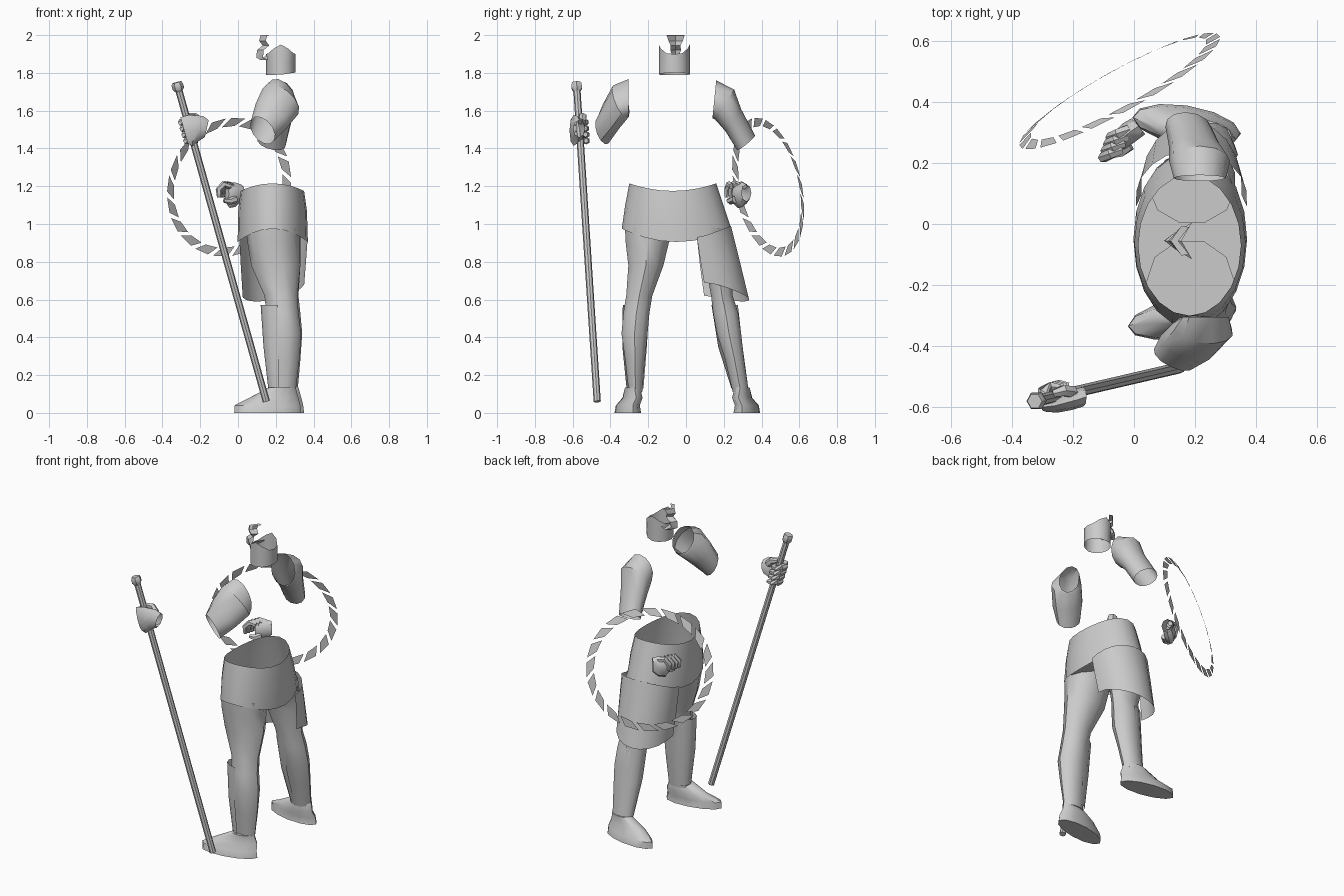
import bpy, math
from mathutils import Vector as V
from math import sin, cos, pi, radians


def mesh(name, verts, faces):
    me = bpy.data.meshes.new(name)
    me.from_pydata([tuple(v) for v in verts], [], faces)
    me.update()
    ob = bpy.data.objects.new(name, me)
    bpy.context.collection.objects.link(ob)
    return ob


def ring(c, a, b, n=10, start=0, span=360):
    k = n if span == 360 else n - 1
    c, a, b = V(c), V(a), V(b)
    angs = [radians(start + span * i / k) for i in range(n)]
    return [c + a * cos(t) + b * sin(t) for t in angs]


def loft(name, rings, closed=True, caps=(False, False)):
    n = len(rings[0])
    verts = [p for r in rings for p in r]
    faces = []
    for j in range(len(rings) - 1):
        for i in range(n if closed else n - 1):
            k = (i + 1) % n
            faces.append((j * n + i, j * n + k, (j + 1) * n + k, (j + 1) * n + i))
    if caps[0]:
        faces.append(tuple(reversed(range(n))))
    if caps[1]:
        faces.append(tuple(range(len(verts) - n, len(verts))))
    return mesh(name, verts, faces)


def tube(name, pts, radii, n=6):
    pts = [V(p) for p in pts]
    rings = []
    for i, p in enumerate(pts):
        d = (pts[min(i + 1, len(pts) - 1)] - pts[max(i - 1, 0)]).normalized()
        ref = V((0, 1, 0)) if abs(d.y) < 0.8 else V((0, 0, 1))
        a = d.cross(ref).normalized()
        rings.append(ring(p, a * radii[i], d.cross(a) * radii[i], n))
    return loft(name, rings, caps=(True, True))


def bounds_loft(name, rows, n=10, yaw=0.0):
    # rows: z, xmin, xmax, ymin, ymax
    rings = []
    for z, x0, x1, y0, y1 in rows:
        rings.append(ring(((x0 + x1) / 2, (y0 + y1) / 2, z),
                          ((x1 - x0) / 2, -yaw * (x1 - x0) / 2, 0), (0, (y1 - y0) / 2, 0), n))
    return loft(name, rings, caps=(True, True))


# legs, from thigh to ankle
bounds_loft("right_leg", [
    (0.98, .04, .33, -.33, -.05), (.90, .05, .325, -.325, -.085), (.78, .07, .33, -.31, -.115),
    (.62, .14, .315, -.32, -.175), (.53, .15, .32, -.335, -.19), (.42, .15, .335, -.345, -.20),
    (.28, .16, .325, -.325, -.215), (.11, .17, .305, -.305, -.23)])
bounds_loft("left_leg", [
    (0.98, .05, .33, .0, .22), (.90, .06, .33, .07, .22), (.78, .08, .33, .10, .24),
    (.62, .14, .32, .13, .25), (.53, .15, .33, .14, .28), (.42, .16, .34, .16, .295),
    (.28, .17, .33, .205, .31), (.11, .18, .315, .245, .335)])

# feet
for side, ym, dx, s in (("right", -.308, 0, -1), ("left", .322, .015, 1)):
    ay = ym - s * .025
    bounds_loft(side + "_foot", [
        (.0, -.02 + dx, .335 + dx, ym - .066, ym + .066),
        (.04, -.018 + dx, .33 + dx, ym - .058, ym + .058),
        (.08, .06 + dx, .32 + dx, ay - .05, ay + .05),
        (.135, .165 + dx, .305 + dx, ay - .04, ay + .04)], 12, s * .15)

# shin guards
for side, ys, dx in (("right", (-.265, -.272, -.27), 0), ("left", (.205, .235, .285), .02)):
    rows = zip((.57, .35, .13), ys, (.10, .085, .06), (.07, .065, .045))
    loft(side + "_shin_guard", [ring((.22 + dx, y, z), (rx, 0, 0), (0, ry, 0), 7, 95, 170)
                                for z, y, rx, ry in rows], False)

# skirt: waist down to the short hem
n = 20
waist, hip, hem = [], [], []
for i in range(n):
    t = 2 * pi * i / n
    c, s = cos(t), sin(t)
    waist.append(V((.182 + .168 * c, -.07 + .23 * s, 1.175 + .04 * s * s)))
    hip.append(V((.183 + .182 * c, -.062 + .26 * s, 1.07 + .03 * s * s)))
    hem.append(V((.184 + .186 * c, -.05 + .29 * s, .905 + .07 * s * s)))
loft("skirt", [waist, hip, hem])
mesh("skirt_lining", [p * .985 + V((.002, 0, .03)) for p in hem], [tuple(range(n))])

# long drape over the left thigh, lower at the front
drape = []
for cy, ry, rx, z0, z1, tilt in ((.08, .16, .183, .93, .99, 0), (.10, .187, .175, .80, .80, .02),
                                 (.125, .21, .165, .655, .60, .035)):
    r = ring((.188, cy, 0), (rx, 0, 0), (0, ry, 0), 12, -8, 196)
    for p in r:
        p.z = z0 + (z1 - z0) * max(0, (p.y - cy) / ry) + tilt * (p.x - .188) / rx
    drape.append(r)
loft("skirt_drape", drape, False)

# upper arm shells, open at shoulder and elbow
loft("right_upper_arm", [
    ring((.235, -.305, 1.672), (.075, 0, -.02), (-.02, 0, .095), 12),
    ring((.225, -.345, 1.65), (.098, -.02, -.03), (-.02, -.042, .083), 12),
    ring((.175, -.395, 1.572), (.088, -.03, -.04), (-.01, -.045, .062), 12),
    ring((.13, -.44, 1.495), (.065, -.03, -.02), (-.01, -.028, .07), 12)])
loft("left_upper_arm", [
    ring((.215, .15, 1.66), (.085, 0, 0), (0, .01, .1), 12),
    ring((.215, .205, 1.632), (.1, 0, 0), (0, .05, .08), 12),
    ring((.20, .25, 1.55), (.085, 0, 0), (0, .042, .058), 12),
    ring((.178, .318, 1.43), (.075, 0, -.01), (-.01, .048, .038), 12)])

# staff with end knob
top, bot = V((-.325, -.58, 1.75)), V((.15, -.47, .06))
ax = (bot - top).normalized()
tube("staff", [top + ax * .03, bot], [.019, .019], 8)
tube("staff_knob", [top, top + ax * .012, top + ax * .035, top + ax * .05], [.025, .031, .031, .02], 6)

# right hand gripping the staff
grip = top + ax * .27
loft("right_palm", [
    ring((-.165, -.565, 1.505), (0, .032, 0), (.01, 0, .045), 8),
    ring((-.205, -.575, 1.50), (0, .034, 0), (.02, 0, .072), 8),
    ring((-.25, -.595, 1.495), (0, .022, 0), (-.01, 0, .082), 8),
    ring((-.285, -.60, 1.495), (0, .015, 0), (-.02, 0, .07), 8)], caps=(False, True))
for i in range(4):
    p = grip + ax * (-.05 + .034 * i)
    tube("right_finger", [p + V(q) for q in ((-.01, -.028, 0), (-.034, -.01, 0), (-.03, .018, 0),
                                             (-.005, .034, 0), (.025, .03, 0))],
         [.019, .021, .021, .019, .013])
tube("right_thumb", [(-.2, -.55, 1.54), (-.23, -.545, 1.57), (-.265, -.555, 1.575)], [.022, .02, .013])

# left hand, half closed with fingers hooked downward
loft("left_palm", [
    ring((.015, .32, 1.165), (.022, -.026, 0), (0, 0, .045), 8),
    ring((-.015, .30, 1.155), (.02, -.03, 0), (0, 0, .065), 8),
    ring((-.045, .275, 1.15), (.018, -.028, 0), (0, 0, .065), 8),
    ring((-.06, .262, 1.16), (.012, -.02, 0), (0, 0, .045), 8)], caps=(False, True))
for i in range(4):
    y = .295 - .022 * i
    x = .012 - .008 * i
    tube("left_finger", [(x - .03, y + .015, 1.20), (x - .065, y, 1.21), (x - .09, y - .012, 1.18),
                         (x - .088, y - .014, 1.14)], [.017, .018, .017, .011])
tube("left_thumb", [(-.015, .26, 1.13), (-.045, .235, 1.12), (-.075, .225, 1.125)], [.022, .018, .012])

# shield rim: separate slanted plates on a slightly domed ring
ctr = V((-.047, .435, 1.195))
d = V((.875, .484, 0))
v = V((.083, -.162, .983)).normalized()
nrm = V((-.484, .875, .15)).normalized()
verts, faces = [], []
for i in range(20):
    t = 2 * pi * (i + .1) / 20
    k = len(verts)
    for r, off, h in ((.374, -.20, 0), (.374, .03, 0), (.328, .18, .009), (.328, -.05, .009)):
        verts.append(ctr + (d * cos(t + off) + v * sin(t + off)) * r + nrm * h)
    faces.append((k, k + 1, k + 2, k + 3))
mesh("shield_rim", verts, faces)

# head band with raised sides and a curled front crest
band = [ring((.227, -.062, z), (.078, 0, 0), (0, .082, 0), 12) for z in (1.79, 1.85, 1.90)]
for p in band[0]:
    p.z += .012 * max(0, (p.x - .225) / .08)
for p in band[2]:
    p.z += .05 * abs((p.y + .062) / .082) ** 4
loft("head_band", band)
crest = []
for x, z, w in ((.155, 1.90, .06), (.12, 1.868, .04), (.098, 1.88, .015), (.10, 1.92, .028),
                (.13, 1.945, .026), (.112, 1.97, .038), (.12, 2.0, .048), (.145, 1.998, .045)):
    crest.append([V((x + .035, -.055 - w, z)), V((x, -.055, z)), V((x + .035, -.055 + w, z))])
loft("front_crest", crest, False)

# smooth shading with sharp edges kept
for ob in bpy.context.collection.objects:
    ob.select_set(True)
    bpy.context.view_layer.objects.active = ob
bpy.ops.object.shade_smooth_by_angle(angle=radians(40))
